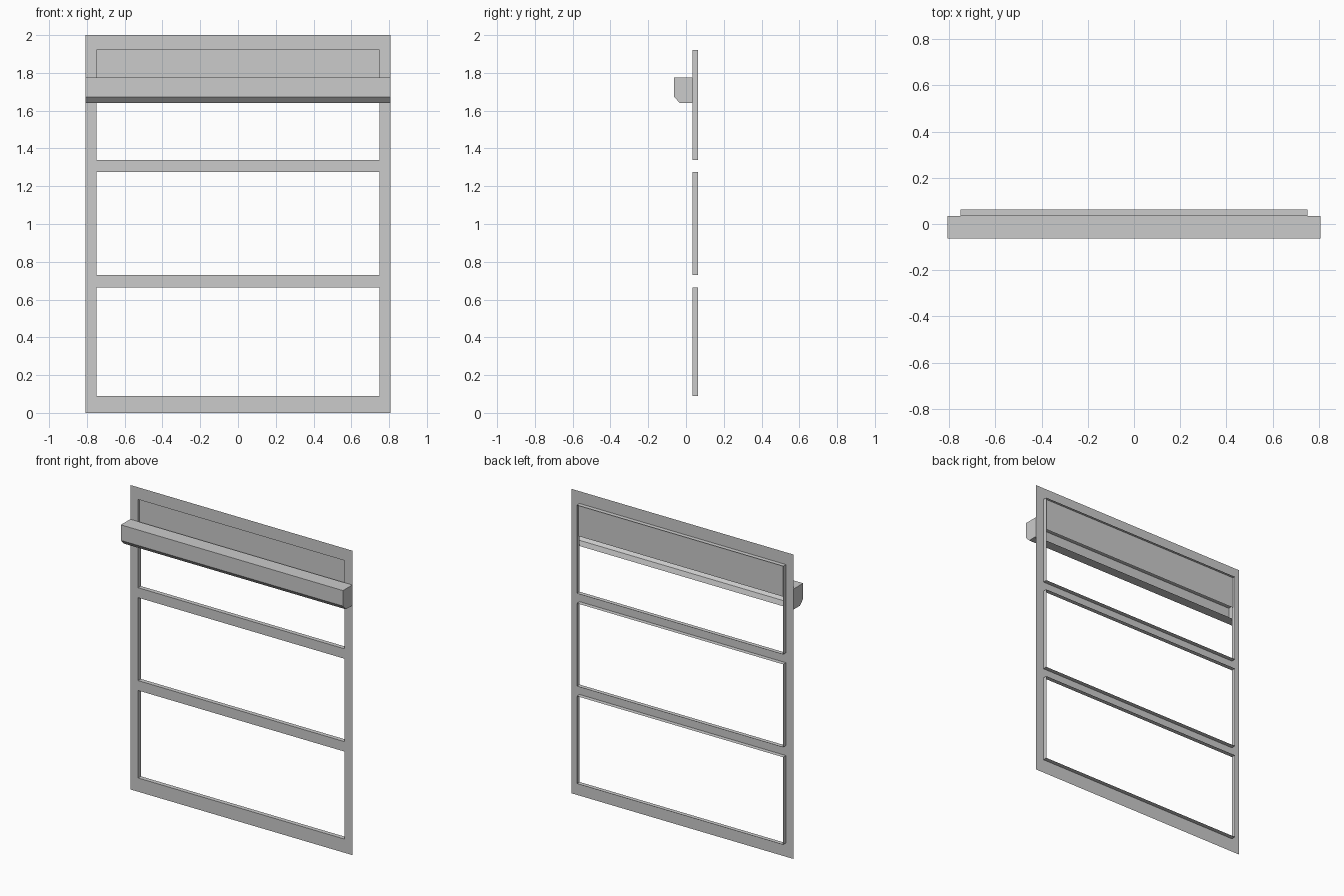
import bpy, bmesh

if "Cube" in bpy.data.objects:
    bpy.data.objects.remove(bpy.data.objects["Cube"])

HALF_W, HALF_IN = 0.807, 0.75      # outer and opening half widths
FACE_Y, BACK_Y = 0.034, 0.063      # sheet plane and rear edge of the reveals
OPENINGS = [(0.09, 0.665), (0.73, 1.275), (1.34, 1.92)]


def make_object(name, quads):
    """Build a mesh object from a list of corner-point faces."""
    bm = bmesh.new()
    for pts in quads:
        bm.faces.new([bm.verts.new(p) for p in pts])
    bmesh.ops.remove_doubles(bm, verts=bm.verts, dist=1e-5)
    mesh = bpy.data.meshes.new(name)
    bm.to_mesh(mesh)
    bm.free()
    obj = bpy.data.objects.new(name, mesh)
    bpy.context.collection.objects.link(obj)
    return obj


def front_rect(x0, x1, z0, z1, y):
    """Upright rectangle facing -y."""
    return [(x0, y, z0), (x1, y, z0), (x1, y, z1), (x0, y, z1)]


# Frame: thin sheet of stiles and rails around the three openings
xs = [-HALF_W, -HALF_IN, HALF_IN, HALF_W]
zs = [0.0] + [z for pair in OPENINGS for z in pair] + [2.0]
make_object("frame_sheet", [
    front_rect(xs[i], xs[i + 1], zs[j], zs[j + 1], FACE_Y)
    for i in range(3) for j in range(len(zs) - 1)
    if not (i == 1 and j % 2 == 1)])

# Reveals: inward-facing returns behind each opening
for n, (z0, z1) in enumerate(OPENINGS):
    loop = [(-HALF_IN, z0), (HALF_IN, z0), (HALF_IN, z1), (-HALF_IN, z1)]
    make_object(f"opening_reveal_{n + 1}", [
        [(a[0], FACE_Y, a[1]), (b[0], FACE_Y, b[1]),
         (b[0], BACK_Y, b[1]), (a[0], BACK_Y, a[1])]
        for a, b in zip(loop, loop[1:] + loop[:1])])

# Recessed panel closing the top of the upper opening
make_object("upper_panel",
            [front_rect(-HALF_IN, HALF_IN, 1.71, 1.92, 0.046)])

# Crossbar housing: chamfered profile, capped at the ends, open at the back
profile = [(FACE_Y, 1.64), (-0.032, 1.64), (-0.063, 1.673),
           (-0.063, 1.775), (FACE_Y, 1.775)]
faces = [[(-HALF_W, *a), (-HALF_W, *b), (HALF_W, *b), (HALF_W, *a)][::-1]
         for a, b in zip(profile, profile[1:])]
faces.append([(-HALF_W, *p) for p in reversed(profile)])
faces.append([(HALF_W, *p) for p in profile])
housing = make_object("crossbar_housing", faces)

# Point the housing faces outward
bm = bmesh.new()
bm.from_mesh(housing.data)
for f in bm.faces:
    c = f.calc_center_median()
    c.y -= -0.01
    c.z -= 1.707
    if f.normal.dot(c) < 0:
        f.normal_flip()
bm.to_mesh(housing.data)
bm.free()
